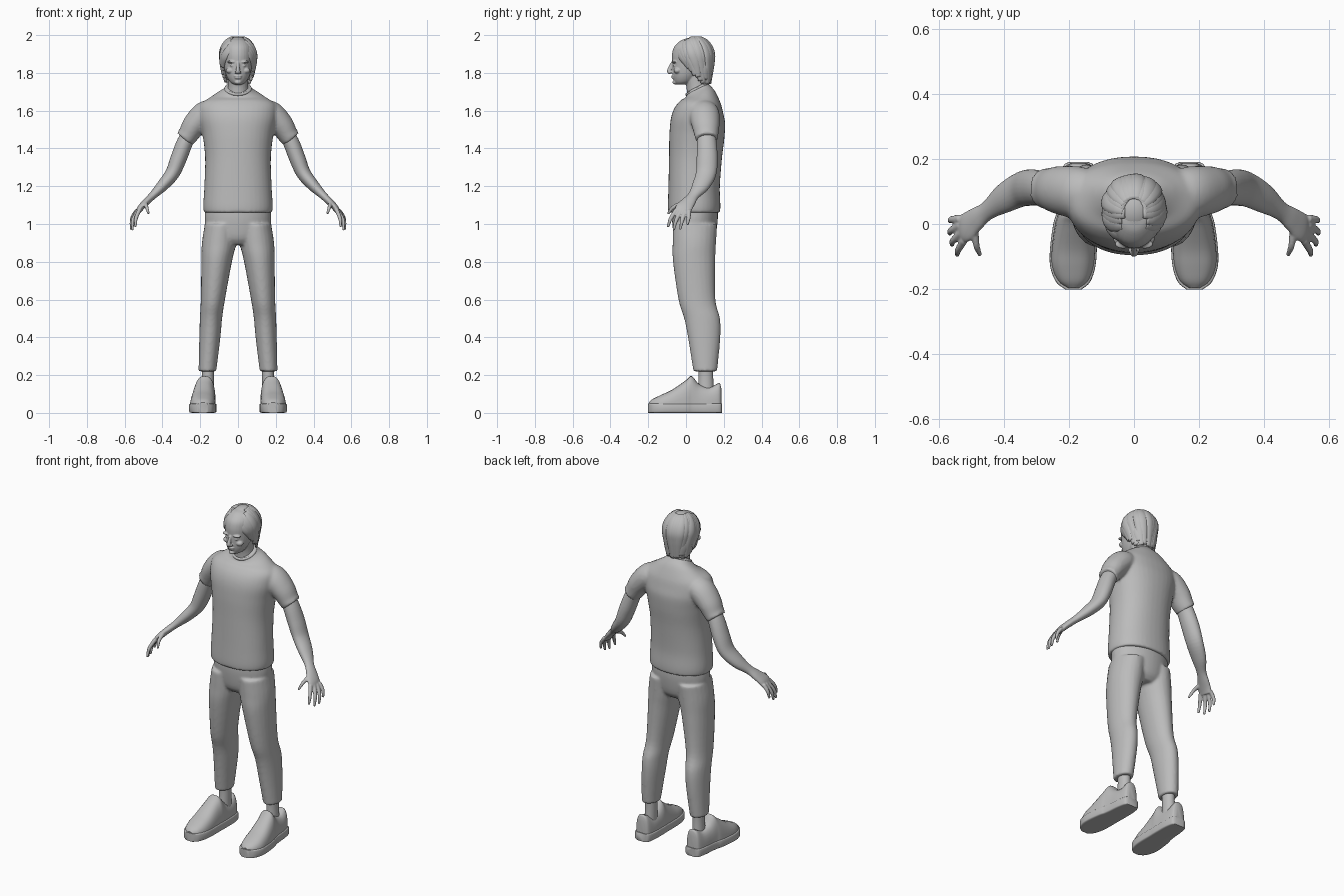
import bpy, bmesh, math, random
from mathutils import Vector, Matrix

random.seed(4)
if "Cube" in bpy.data.objects:
    bpy.data.objects.remove(bpy.data.objects["Cube"])

grey = bpy.data.materials.new("plain grey")
grey.use_nodes = True
grey.diffuse_color = (0.5, 0.5, 0.5, 1)
grey.node_tree.nodes["Principled BSDF"].inputs["Base Color"].default_value = grey.diffuse_color


def smooth_path(stations, steps=5):
    """Catmull-Rom interpolation of stations (x, y, z, radius, radius)."""
    pts = [Vector(s) for s in stations]
    pts = [pts[0] * 2 - pts[1]] + pts + [pts[-1] * 2 - pts[-2]]
    out = []
    for p, q, r, s in zip(pts, pts[1:], pts[2:], pts[3:]):
        for k in range(steps):
            t = k / steps
            out.append(q + (r - p) * t / 2 + (p - q * 2.5 + r * 2 - s / 2) * t * t
                       + ((q - r) * 1.5 + (s - p) / 2) * t ** 3)
    return out + [pts[-2]]


def power(value, e):
    return math.copysign(abs(value) ** e, value)


def loft(bm, rings):
    """Skin a list of closed rings and cap both ends."""
    rows = [[bm.verts.new(p) for p in ring] for ring in rings]
    n = len(rows[0])
    for a, b in zip(rows, rows[1:]):
        for i in range(n):
            j = (i + 1) % n
            bm.faces.new((a[i], a[j], b[j], b[i]))
    bm.faces.new(rows[0][::-1])
    bm.faces.new(rows[-1])


def tube(bm, stations, ref=(0, 1, 0), level=False, e=1.0, sides=24):
    """Elliptical tube; the second radius lies along ref."""
    path = smooth_path(stations)
    rings = []
    for i, s in enumerate(path):
        t = path[min(i + 1, len(path) - 1)].to_3d() - path[max(i - 1, 0)].to_3d()
        t = Vector((0, 0, 1)) if level else t.normalized()
        u = Vector(ref).cross(t).normalized()
        v = t.cross(u)
        ring = []
        for k in range(sides):
            a = math.tau * k / sides
            ring.append(s.to_3d() + u * s[3] * power(math.cos(a), e)
                        + v * s[4] * power(math.sin(a), e))
        rings.append(ring)
    loft(bm, rings)


def ball(bm, centre, radii):
    m = Matrix.Translation(centre) @ Matrix.Diagonal((*radii, 1))
    bmesh.ops.create_uvsphere(bm, u_segments=24, v_segments=16, radius=1, matrix=m)


def finish(name, bm, mirror=False, voxel=0, relax=0):
    bmesh.ops.recalc_face_normals(bm, faces=bm.faces)
    for f in bm.faces:
        f.smooth = True
    me = bpy.data.meshes.new(name)
    bm.to_mesh(me)
    bm.free()
    me.materials.append(grey)
    ob = bpy.data.objects.new(name, me)
    bpy.context.collection.objects.link(ob)
    if mirror:
        ob.modifiers.new("both sides", "MIRROR").use_mirror_merge = False
    if voxel:
        r = ob.modifiers.new("blend", "REMESH")
        r.mode, r.voxel_size, r.use_smooth_shade = "VOXEL", voxel, True
    if relax:
        s = ob.modifiers.new("relax", "SMOOTH")
        s.factor, s.iterations = 0.5, relax
    return ob


# Shirt: torso and sleeves blended together
bm = bmesh.new()
tube(bm, [(0, y, z, a, b) for y, z, a, b in (
    (.043, 1.06, .181, .137), (.043, 1.1, .184, .139), (.043, 1.2, .178, .136),
    (.05, 1.35, .174, .14), (.058, 1.47, .187, .146), (.065, 1.56, .205, .142),
    (.075, 1.63, .2, .116), (.076, 1.675, .14, .088), (.066, 1.71, .078, .066),
    (.058, 1.727, .064, .06))], e=.9, sides=40)
for side in (1, -1):
    tube(bm, [(side * x, y, z, a, b) for x, y, z, a, b in (
        (.12, .09, 1.6, .06, .07), (.175, .097, 1.58, .07, .08),
        (.23, .104, 1.525, .064, .074), (.262, .108, 1.475, .055, .064),
        (.282, .11, 1.45, .053, .06))])
finish("shirt", bm, voxel=.008, relax=5)

# Neckline band
bpy.ops.mesh.primitive_torus_add(location=(0, .061, 1.716), major_radius=.064, minor_radius=.008,
                                 rotation=(math.radians(28), 0, 0))
band = bpy.context.object
band.name = "shirt_collar"
band.data.materials.append(grey)
bpy.ops.object.shade_smooth()

# Trousers: waist and two legs blended together
bm = bmesh.new()
tube(bm, [(0, .047, 1.1, .172, .12), (0, .047, 1.02, .176, .121), (0, .046, .93, .16, .108),
          (0, .045, .89, .12, .08)], level=True, sides=40)
tube(bm, [(.09, .047, 1.0, .086, .118), (.1, .044, .9, .091, .115), (.113, .043, .8, .081, .112),
          (.133, .058, .6, .064, .098), (.143, .085, .5, .059, .095), (.149, .096, .4, .056, .086),
          (.162, .102, .22, .047, .063)], level=True)
finish("trousers", bm, mirror=True, voxel=.008, relax=4)

# Ankles
bm = bmesh.new()
tube(bm, [(.16, .104, .28, .035, .042), (.159, .105, .19, .032, .039), (.162, .105, .08, .034, .045)])
finish("ankles", bm, mirror=True)

# Arms with hands
bm = bmesh.new()
tube(bm, [(.24, .108, 1.51, .04, .045), (.282, .11, 1.43, .043, .052), (.315, .112, 1.345, .043, .056),
          (.348, .106, 1.267, .038, .054), (.4, .078, 1.203, .031, .046), (.45, .041, 1.152, .021, .03),
          (.485, .015, 1.118, .019, .037), (.515, -.01, 1.086, .017, .045),
          (.53, -.017, 1.062, .013, .04)])
fingers = [((.522, -.05, 1.075), (.54, -.08, 1.03), (.543, -.095, .988)),
           ((.53, -.027, 1.068), (.556, -.052, 1.02), (.559, -.064, .972)),
           ((.534, -.004, 1.068), (.562, -.02, 1.02), (.566, -.03, .975)),
           ((.534, .016, 1.072), (.56, .014, 1.035), (.566, .009, 1.0)),
           ((.49, -.015, 1.11), (.484, -.065, 1.09), (.474, -.093, 1.058))]
for knuckle, joint, tip in fingers:
    tube(bm, [(*knuckle, .012, .013), (*joint, .01, .011), (*tip, .007, .007)], sides=12)
    ball(bm, tip, (.007, .007, .007))
finish("arms_and_hands", bm, mirror=True, voxel=.0045, relax=3)


# Shoes: D-shaped sections running heel to toe
def shoe(name, outline, low, e, extra):
    bm = bmesh.new()
    rings = []
    for s in smooth_path(outline, 4):
        ring = []
        for k in range(28):
            a = math.tau * k / 28
            up = power(math.sin(a), e)
            z = low + (s[4] - low) * (up + 1) / 2 if e < .5 else low + (s[4] - low) * max(up, 0)
            ring.append((s[0] + (s[3] + extra) * power(math.cos(a), e), s[1], z))
        rings.append(ring)
    loft(bm, rings)
    bmesh.ops.remove_doubles(bm, verts=bm.verts, dist=.0002)
    ob = finish(name, bm, mirror=True)
    bpy.ops.object.select_all(action="DESELECT")
    ob.select_set(True)
    bpy.context.view_layer.objects.active = ob
    bpy.ops.object.shade_smooth_by_angle(angle=math.radians(40))


last = [(.17, .187, .024, .13), (.17, .175, .042, .158), (.171, .125, .052, .135),
        (.173, .07, .055, .152), (.176, .03, .058, .195), (.181, 0, .062, .173),
        (.186, -.075, .067, .122), (.188, -.13, .064, .096), (.187, -.175, .047, .074),
        (.186, -.197, .02, .056)]
shoe("shoe_uppers", [(x, y, 0, w, h) for x, y, w, h in last], .03, .75, 0)
shoe("shoe_soles", [(x, y * 1.02, 0, w, .05) for x, y, w, h in last], 0, .25, .005)

# Head: skull, neck and features blended together
bm = bmesh.new()
tube(bm, [(0, y, z, a, b) for y, z, a, b in (
    (-.025, 1.738, .022, .026), (-.012, 1.752, .042, .05), (0, 1.78, .059, .07),
    (.014, 1.815, .07, .087), (.024, 1.855, .076, .098), (.03, 1.9, .08, .104),
    (.035, 1.94, .076, .096), (.04, 1.972, .052, .066), (.04, 1.984, .02, .03))],
    level=True, sides=32)
tube(bm, [(0, .066, 1.66, .062, .06), (0, .058, 1.73, .054, .056), (0, .045, 1.8, .054, .058)])
tube(bm, [(0, -.071, 1.855, .008, .008), (0, -.083, 1.828, .009, .011), (0, -.089, 1.808, .013, .012),
          (0, -.08, 1.798, .012, .008)], sides=12)
ball(bm, (0, -.069, 1.783), (.021, .009, .005))
ball(bm, (0, -.068, 1.773), (.018, .009, .005))
ball(bm, (0, -.056, 1.75), (.018, .016, .011))
for side in (1, -1):
    ball(bm, (side * .033, -.062, 1.858), (.026, .014, .007))
    ball(bm, (side * .03, -.061, 1.839), (.012, .009, .006))
    ball(bm, (side * .042, -.045, 1.812), (.022, .02, .016))
    ball(bm, (side * .011, -.08, 1.802), (.007, .009, .006))
finish("head_and_neck", bm, voxel=.0035, relax=2)

# Hair: a cap with overlapping locks swept from a centre parting
bm = bmesh.new()
ball(bm, (0, .047, 1.883), (.091, .1, .109))
tube(bm, [(0, .075, 1.9, .085, .07), (0, .085, 1.82, .082, .056), (0, .095, 1.765, .066, .04)],
     level=True)
count = 11
for side in (1, -1):
    for i in range(count):
        f = i / (count - 1)
        start, end = math.radians(6 + 164 * f), math.radians(72 + 106 * f)
        top = 1.948 + .038 * min(1, f * 2.5)
        bottom = 1.83 - .085 * min(1, f * 2.2) + random.uniform(-.006, .006)
        puff = random.uniform(.96, 1.03)
        lock = []
        for k in range(7):
            s = k / 6
            phi = start + (end - start) * s ** .8
            z = top + (bottom - top) * s ** 1.4
            r = puff * (math.sqrt(max(0, 1 - ((z - 1.88) / .113) ** 2)) if z > 1.88
                        else 1 - 1.1 * (1.88 - z))
            width = .006 + .023 * math.sin(math.pi * (.15 + .75 * s))
            lock.append((side * .088 * r * math.sin(phi), .044 - .097 * r * math.cos(phi), z,
                         width, width * .5))
        mid = Vector(lock[3][:3]) - Vector((0, .044, 1.86))
        tube(bm, lock, ref=mid.normalized(), sides=12)
finish("hair", bm)
